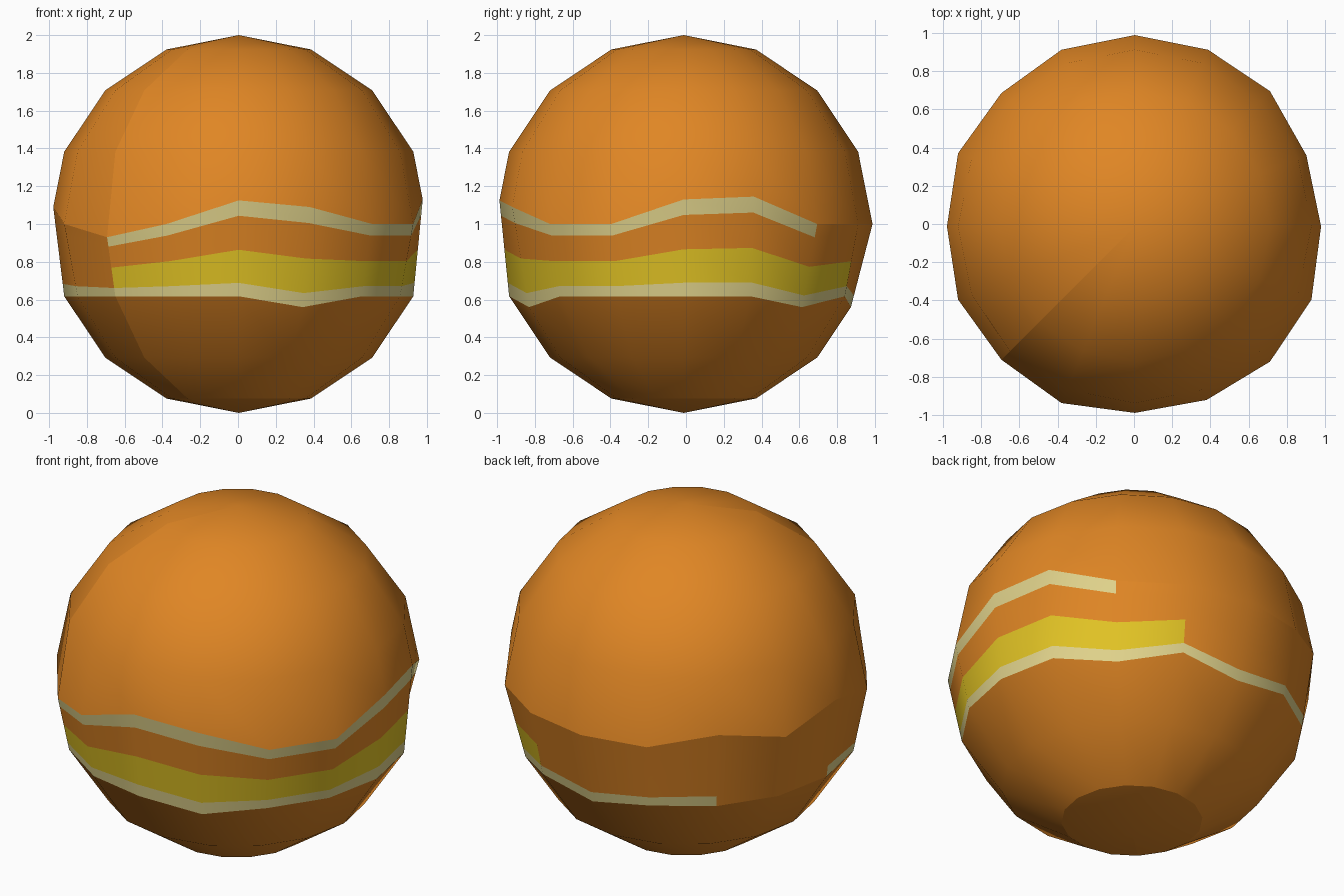
import bpy, math

if "Cube" in bpy.data.objects:
    bpy.data.objects.remove(bpy.data.objects["Cube"])

SEG = 16                       # sides around the ball
STEP = 2 * math.pi / SEG
START = math.radians(315)      # seam meridian, measured from the front towards the right
SHIFT = (0.004, -0.0125)       # recentres the uneven outline


def material(name, rgb):
    m = bpy.data.materials.new(name)
    m.diffuse_color = (*rgb, 1)
    m.use_nodes = True
    m.node_tree.nodes["Principled BSDF"].inputs["Base Color"].default_value = m.diffuse_color
    return m


MATS = [material("orange", (0.745, 0.239, 0.018)),
        material("yellow", (0.76, 0.55, 0.018)),
        material("cream", (0.75, 0.65, 0.26))]

# Outline of the eight-ring sphere, from top to bottom: (radius, height)
PROFILE = [(math.sin(k * STEP), 1 + math.cos(k * STEP)) for k in range(9)]


def radius_at(z):
    for (r0, z0), (r1, z1) in zip(PROFILE, PROFILE[1:]):
        if z1 <= z <= z0:
            return r0 + (r1 - r0) * (z0 - z) / (z0 - z1)
    return 0


def flat_ring(k):
    return [PROFILE[k]] * SEG


def wavy_ring(heights):
    return [(radius_at(z), z) for z in heights]


def build(name, rings, top=None, bottom=None, paint=lambda row, col: 0):
    """Shell through rings of (radius, height), open seam, optional poles."""
    verts, faces, mats = [], [], []
    n = SEG + 1
    for ring in rings:
        for i in range(n):
            r, z = ring[i % SEG]
            a = START + i * STEP
            verts.append((r * math.sin(a) + SHIFT[0], -r * math.cos(a) + SHIFT[1], z))
    for j in range(len(rings) - 1):
        for i in range(SEG):
            a, b = j * n + i, (j + 1) * n + i
            faces.append((a, b, b + 1, a + 1))
            mats.append(paint(j, i))
    for pole in (top, bottom):
        if pole is None:
            continue
        verts.append((*SHIFT, pole))
        p, base = len(verts) - 1, 0 if pole == top else (len(rings) - 1) * n
        for i in range(base, base + SEG):
            faces.append((p, i, i + 1) if pole == top else (p, i + 1, i))
            mats.append(0)
    me = bpy.data.meshes.new(name)
    me.from_pydata(verts, [], faces)
    for m in MATS:
        me.materials.append(m)
    for f, m in zip(me.polygons, mats):
        f.material_index = m
        f.use_smooth = True
    ob = bpy.data.objects.new(name, me)
    bpy.context.collection.objects.link(ob)
    return ob


# Wavy borders of the middle band
upper = wavy_ring([0.93, 1, 1.125, 1.09, 1, 1, 1.13, 1.145,
                   1, 1, 1, 1, 1.07, 1, 1.09, 1])
low_z = PROFILE[5][1]
lower = wavy_ring([0.56 if i in (3, 8, 10) else low_z for i in range(SEG)])


def blend(t):
    return [(a[0] + (b[0] - a[0]) * t, a[1] + (b[1] - a[1]) * t)
            for a, b in zip(upper, lower)]


def stripe_colour(row, col):
    if row == 0 and col < 8:
        return 2                       # upper cream stripe
    if row == 2 and col < 9:
        return 1                       # yellow stripe
    if row == 3 and col not in (12, 13):
        return 2                       # lower cream stripe
    return 0


# Parts
build("upper_dome", [flat_ring(1), flat_ring(2), flat_ring(3), upper], top=2.0)
build("striped_band", [blend(t) for t in (0, 0.16, 0.515, 0.86, 1)], paint=stripe_colour)
build("lower_bowl", [lower, flat_ring(6), flat_ring(7)])
build("bottom_cap", [flat_ring(7)], bottom=0.0)
